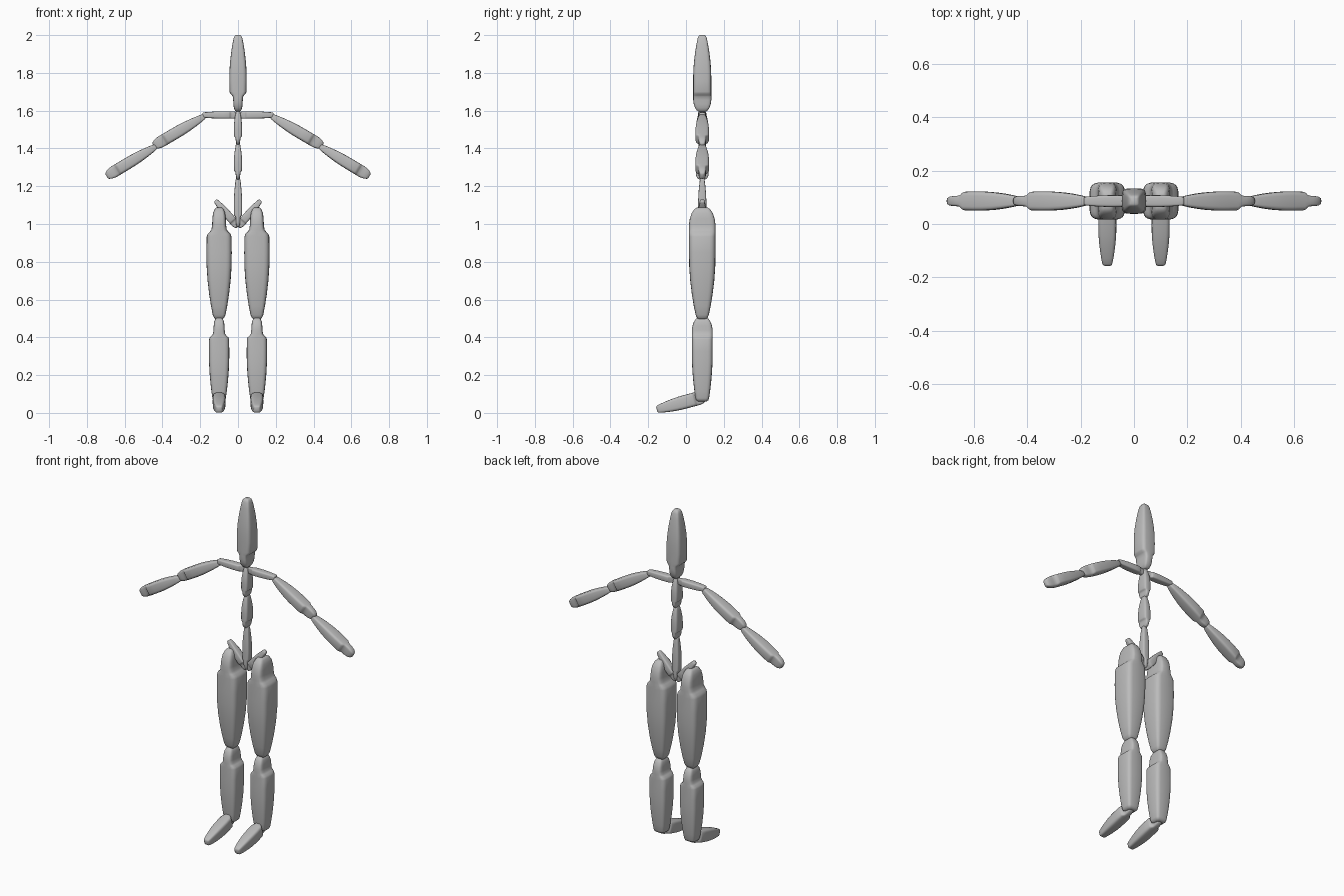
import bpy, bmesh, math
from mathutils import Vector

if "Cube" in bpy.data.objects:
    bpy.data.objects.remove(bpy.data.objects["Cube"])

CY = 0.086  # depth of the body axis
grey = bpy.data.materials.new("plain grey")
grey.diffuse_color = (0.5, 0.5, 0.5, 1)
grey.use_nodes = True
grey.node_tree.nodes["Principled BSDF"].inputs["Base Color"].default_value = grey.diffuse_color

# (position along the limb, factor across the necked axis, factor across the other axis)
NECK = [(0, .22, .40), (.015, .36, .60), (.05, .48, .80), (.10, .53, .94), (.15, .55, 1),
        (.195, .60, 1), (.215, .72, 1), (.235, .90, 1), (.26, .98, 1)]
TAPER = [(.40, 0), (.52, .02), (.65, .15), (.78, .38), (.88, .62), (.96, .86), (.985, 1.03)]
SIDES = 24


def power(c, e):
    return math.copysign(abs(c) ** e, c)


def limb(name, start, end, neck_axis, half_neck, half_other, tip=.42):
    """Rounded-square limb, necked on one axis at its start and tapering to its end."""
    start, end = Vector(start), Vector(end)
    along = end - start
    u = Vector(neck_axis).normalized()
    v = along.normalized().cross(u)
    profile = list(NECK)
    profile += [(t, 1 - (1 - tip) * k, 1 - (1 - tip) * k) for t, k in TAPER]
    profile.append((1, tip * .65, tip * .65))
    bm = bmesh.new()
    rings = []
    for t, fu, fv in profile:
        ring = []
        for i in range(SIDES):
            a = 2 * math.pi * i / SIDES
            p = start + along * t
            p += u * power(math.cos(a), .45) * half_neck * fu
            p += v * power(math.sin(a), .45) * half_other * fv
            ring.append(bm.verts.new(p))
        rings.append(ring)
    for a, b in zip(rings, rings[1:]):
        for i in range(SIDES):
            j = (i + 1) % SIDES
            bm.faces.new((a[i], a[j], b[j], b[i]))
    bm.faces.new(rings[0])
    bm.faces.new(rings[-1])
    bmesh.ops.recalc_face_normals(bm, faces=bm.faces)
    for f in bm.faces:
        f.smooth = True
    me = bpy.data.meshes.new(name)
    bm.to_mesh(me)
    bm.free()
    me.materials.append(grey)
    ob = bpy.data.objects.new(name, me)
    bpy.context.collection.objects.link(ob)


X, Y = (1, 0, 0), (0, 1, 0)

# Head and spine
limb("head", (0, CY, 1.595), (0, CY, 2.0), X, .046, .048)
limb("upper_spine", (0, CY, 1.42), (0, CY, 1.60), X, .022, .034)
limb("middle_spine", (0, CY, 1.235), (0, CY, 1.43), X, .022, .034)
limb("lower_spine", (0, CY, 0.985), (0, CY, 1.245), X, .022, .022, .5)

# Paired limbs
for side, s in (("left", 1), ("right", -1)):
    limb(side + "_collar", (0, CY, 1.577), (s * .188, CY, 1.577), Y, .022, .019, .7)
    limb(side + "_upper_arm", (s * .447, CY, 1.413), (s * .175, CY, 1.572), Y, .036, .031)
    limb(side + "_forearm", (s * .696, CY, 1.253), (s * .430, CY, 1.413), Y, .036, .031)
    limb(side + "_hip", (0, CY, .985), (s * .12, CY, 1.125), Y, .022, .021, .5)
    limb(side + "_thigh", (s * .1, CY, 1.087), (s * .1, CY, .495), X, .067, .070)
    limb(side + "_shin", (s * .1, CY, .505), (s * .1, CY, .06), X, .054, .055, .6)
    limb(side + "_foot", (s * .1, .105, .088), (s * .1, -.155, .018), X, .034, .036, .5)
